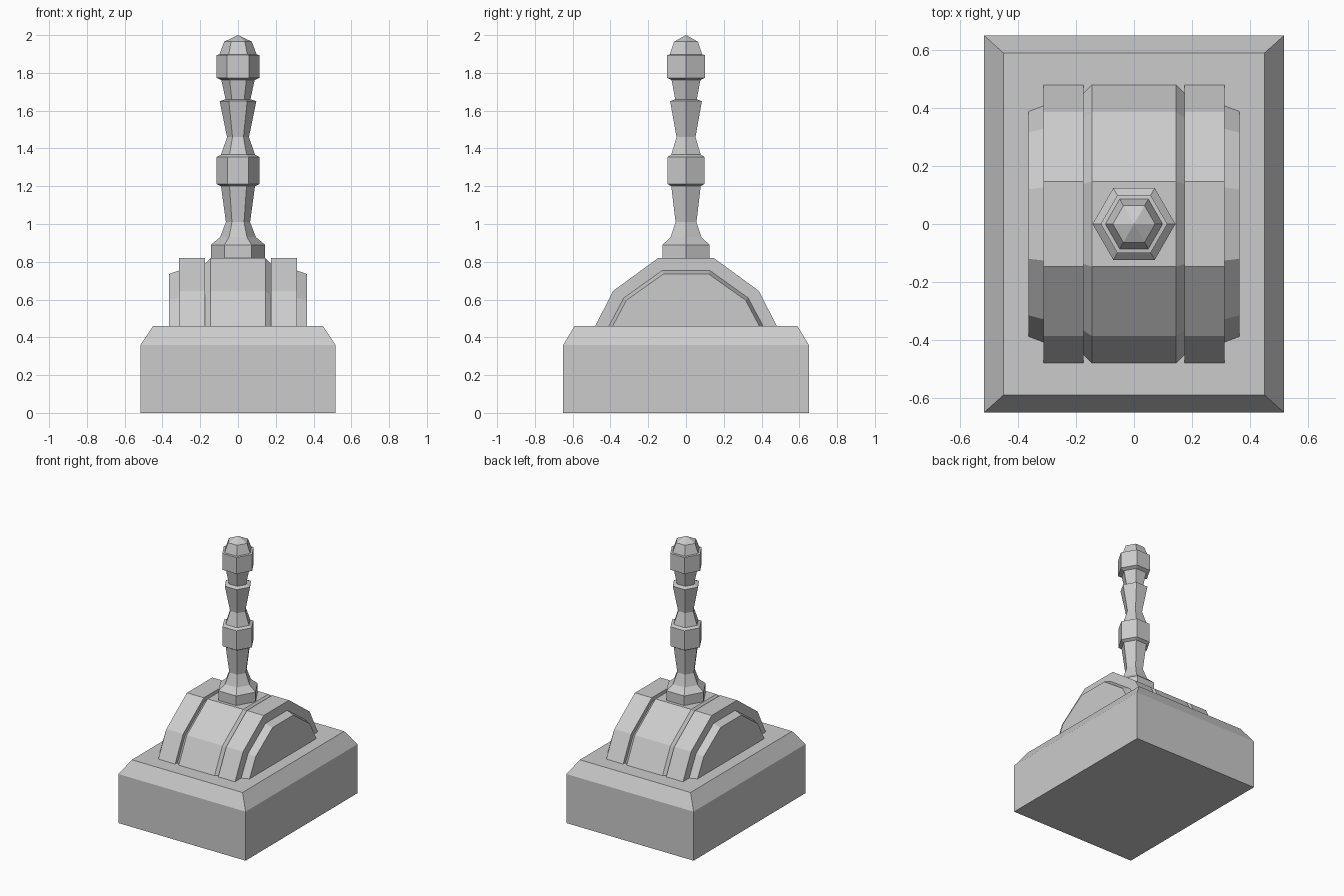
import bpy, bmesh, math

if "Cube" in bpy.data.objects:
    bpy.data.objects.remove(bpy.data.objects["Cube"])


def loft(name, rings):
    """Skin a stack of equal-length point rings and cap both ends."""
    bm = bmesh.new()
    vs = [[bm.verts.new(p) for p in ring] for ring in rings]
    n = len(vs[0])
    for a, b in zip(vs, vs[1:]):
        for i in range(n):
            j = (i + 1) % n
            bm.faces.new((a[i], a[j], b[j], b[i]))
    bm.faces.new(vs[0])
    bm.faces.new(vs[-1])
    bmesh.ops.recalc_face_normals(bm, faces=bm.faces)
    me = bpy.data.meshes.new(name)
    bm.to_mesh(me)
    bm.free()
    ob = bpy.data.objects.new(name, me)
    bpy.context.collection.objects.link(ob)
    return ob


def rect(hx, hy, z):
    return [(-hx, -hy, z), (hx, -hy, z), (hx, hy, z), (-hx, hy, z)]


def arch(x, half):
    """Symmetric arch outline in the YZ plane at a given x."""
    pts = half + [(-y, z) for y, z in reversed(half)]
    return [(x, y, z) for y, z in pts]


def mirror_x(ob):
    mod = ob.modifiers.new("Mirror", 'MIRROR')
    mod.use_axis[0] = True
    mod.use_mirror_merge = False


# Plinth with sloped top edge
loft("plinth", [rect(0.517, 0.65, 0), rect(0.517, 0.65, 0.36), rect(0.45, 0.59, 0.46)])

# Arched housing: centre with chamfered edges, two rails, two side plates
full = [(-0.48, 0.46), (-0.387, 0.645), (-0.147, 0.82)]
inset = [(-0.45, 0.46), (-0.367, 0.623), (-0.138, 0.79)]
plate_in = [(-0.408, 0.46), (-0.329, 0.609), (-0.126, 0.754)]
plate_out = [(-0.388, 0.46), (-0.315, 0.597), (-0.12, 0.735)]

loft("housing_centre", [arch(-0.175, inset), arch(-0.145, full),
                        arch(0.145, full), arch(0.175, inset)])
mirror_x(loft("housing_rail", [arch(0.175, full), arch(0.312, full)]))
mirror_x(loft("side_plate", [arch(0.312, plate_in), arch(0.365, plate_out)]))

# Six-sided turned lever: (radius, height)
profile = [
    (0.143, 0.81), (0.143, 0.89), (0.095, 0.93), (0.064, 1.01),
    (0.09, 1.20), (0.113, 1.212), (0.113, 1.355), (0.09, 1.367),
    (0.058, 1.46), (0.097, 1.65), (0.066, 1.66), (0.088, 1.762),
    (0.115, 1.774), (0.115, 1.895), (0.099, 1.897), (0.073, 1.965), (0.001, 2.0),
]
loft("lever", [[(r * math.cos(i * math.pi / 3), r * math.sin(i * math.pi / 3), z)
                for i in range(6)] for r, z in profile])
